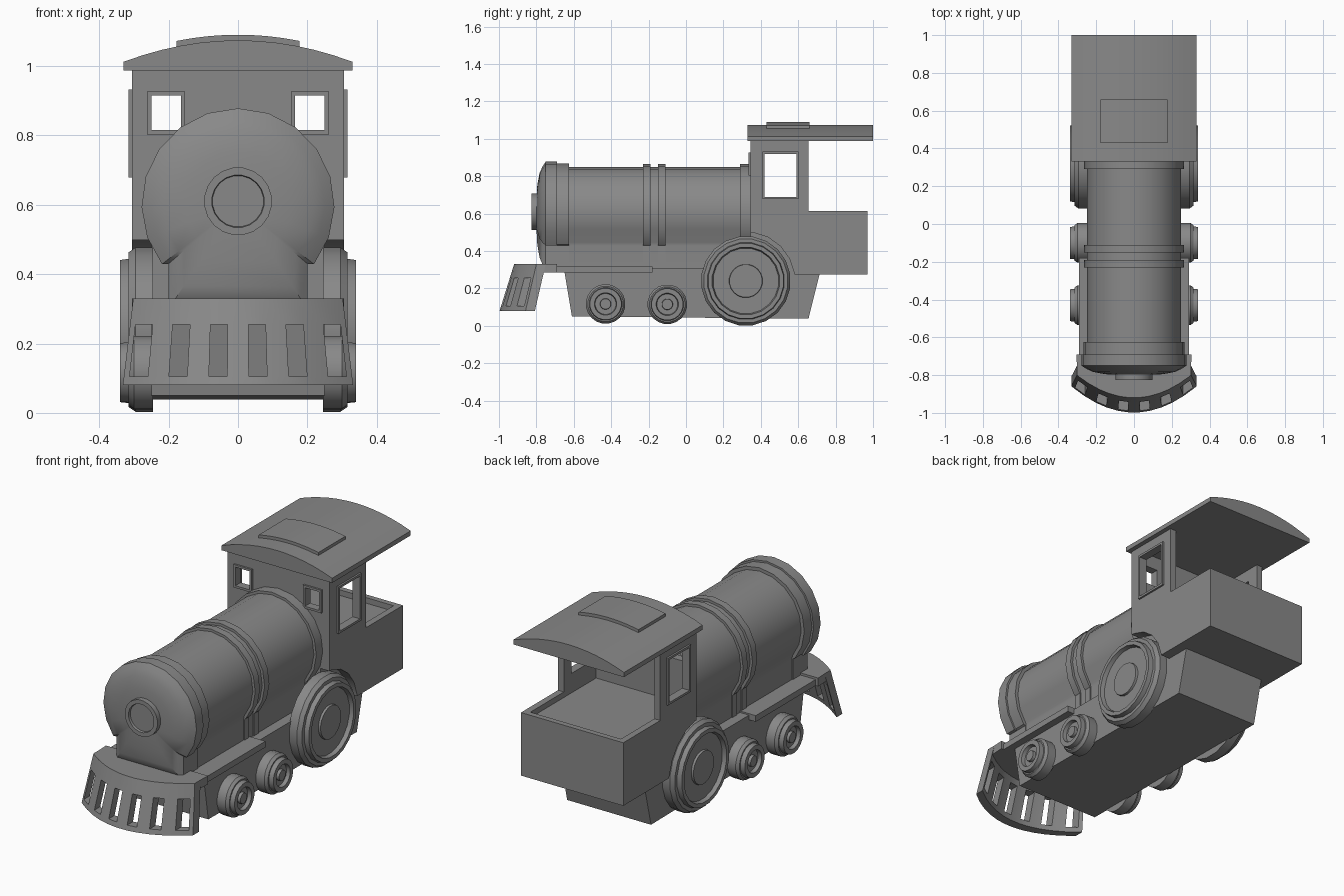
import bpy, bmesh, math
from mathutils import Vector

if "Cube" in bpy.data.objects:
    bpy.data.objects.remove(bpy.data.objects["Cube"], do_unlink=True)

GREY = (0.25, 0.25, 0.25, 1)
grey = bpy.data.materials.new("plain grey")
grey.use_nodes = True
grey.diffuse_color = GREY
grey.node_tree.nodes["Principled BSDF"].inputs["Base Color"].default_value = GREY


def finish(name, bm, smooth=False):
    bmesh.ops.recalc_face_normals(bm, faces=bm.faces)
    mesh = bpy.data.meshes.new(name)
    bm.to_mesh(mesh)
    bm.free()
    mesh.materials.append(grey)
    ob = bpy.data.objects.new(name, mesh)
    bpy.context.collection.objects.link(ob)
    bpy.ops.object.select_all(action='DESELECT')
    ob.select_set(True)
    bpy.context.view_layer.objects.active = ob
    if smooth:
        bpy.ops.object.shade_smooth_by_angle(angle=math.radians(28))
    return ob


def loft(name, rings, smooth=False):
    """Skin a list of point rings and cap both ends."""
    bm = bmesh.new()
    loops = [[bm.verts.new(p) for p in ring] for ring in rings]
    for a, b in zip(loops, loops[1:]):
        for i in range(len(a)):
            j = (i + 1) % len(a)
            bm.faces.new((a[i], a[j], b[j], b[i]))
    bm.faces.new(loops[0])
    bm.faces.new(loops[-1])
    return finish(name, bm, smooth)


def prism(name, outline, axis, lo, hi, smooth=False):
    """Extrude a 2D outline along an axis."""
    def put(p, h):
        c = list(p)
        c.insert(axis, h)
        return c
    return loft(name, [[put(p, h) for p in outline] for h in (lo, hi)], smooth)


def box(name, x0, x1, y0, y1, z0, z1):
    return prism(name, [(x0, y0), (x1, y0), (x1, y1), (x0, y1)], 2, z0, z1)


def lathe(name, profile, axis, centre, sides=20):
    """Turn (radius, position) pairs round the x or y axis."""
    rings = []
    for r, h in profile:
        ring = []
        for i in range(sides):
            a = math.tau * (i + 0.5) / sides
            p = [r * math.cos(a), r * math.sin(a)]
            p.insert(axis, h)
            ring.append(Vector(p) + Vector(centre))
        rings.append(ring)
    return loft(name, rings, True)


def cut(ob, *cutters):
    for c in cutters:
        c.hide_render = True
        mod = ob.modifiers.new("cut", 'BOOLEAN')
        mod.operation, mod.solver, mod.object = 'DIFFERENCE', 'EXACT', c
        bpy.context.view_layer.objects.active = ob
        bpy.ops.object.modifier_apply(modifier=mod.name)
        bpy.data.objects.remove(c, do_unlink=True)


# Boiler: keyhole cross-sections stepped for the flange and bands
AXIS_Z = 0.6


def keyhole(y, r, scale=1.0, neck=0.195, base=0.3):
    end = math.radians(-38)
    n = 15
    pts = [(neck, base), (neck, 0.43)]
    for i in range(n):
        a = end + (math.pi - 2 * end) * i / (n - 1)
        pts.append((r * math.cos(a), AXIS_Z + r * math.sin(a)))
    pts += [(-neck, 0.43), (-neck, base)]
    return [(x * scale, y, AXIS_Z + (z - AXIS_Z) * scale) for x, z in pts]


BODY, BAND = 0.25, 0.264
rings = [keyhole(y, 0.278, s, 0.2) for y, s in
         ((-0.799, 0.3), (-0.795, 0.55), (-0.783, 0.78), (-0.768, 0.9), (-0.75, 1))]
rings += [keyhole(-0.69, 0.278, 1, 0.2), keyhole(-0.69, 0.268, 1, 0.2),
          keyhole(-0.625, 0.268, 1, 0.2)]
for start, stop in ((-0.23, -0.19), (-0.15, -0.11), (0.29, 0.35)):
    rings += [keyhole(start, BODY), keyhole(start, BAND, 1, 0.2),
              keyhole(stop, BAND, 1, 0.2), keyhole(stop, BODY)]
rings.insert(8, keyhole(-0.625, BODY))
loft("boiler", rings, True)

# Front lamp ring
lathe("boiler_nose", [(0.098, -0.78), (0.098, -0.825), (0.076, -0.825),
                      (0.074, -0.812), (0.01, -0.812)], 1, (0, 0, 0.61))

# Chassis and running board
prism("chassis", [(-0.65, 0.29), (-0.61, 0.05), (0.655, 0.038), (0.715, 0.28),
                  (0.6, 0.31), (-0.65, 0.31)], 0, -0.25, 0.25)
box("running_board", -0.29, 0.29, -0.7, -0.18, 0.285, 0.318)

# Cab and tender in one shell
cab = prism("cab_and_tender", [(0.345, 0.275), (0.97, 0.275), (0.97, 0.615),
                               (0.655, 0.615), (0.655, 0.99), (0.345, 0.99)],
            0, -0.305, 0.305)
cut(cab, box("cut_inside", -0.27, 0.27, 0.38, 0.94, 0.585, 1.1),
    box("cut_side_windows", -0.5, 0.5, 0.42, 0.59, 0.69, 0.92))
WHEEL_Y, WHEEL_Z = 0.32, 0.24
for s in (-1, 1):
    side = "left" if s > 0 else "right"
    x0, x1 = sorted((s * 0.165, s * 0.25))
    cut(cab, box("cut_front_window", x0, x1, 0.2, 0.45, 0.815, 0.915),
        lathe("cut_arch", [(0.262, s * 0.25), (0.262, s * 0.4)], 0,
              (0, WHEEL_Y, WHEEL_Z)))
    # Window frames
    front = box(side + "_front_window_frame", x0 - 0.012, x1 + 0.012,
                0.335, 0.35, 0.803, 0.927)
    cut(front, box("cut_pane", x0, x1, 0.2, 0.45, 0.815, 0.915))
    a, b = sorted((s * 0.3, s * 0.315))
    frame = box(side + "_side_window_frame", a, b, 0.408, 0.602, 0.678, 0.932)
    cut(frame, box("cut_pane", -0.5, 0.5, 0.42, 0.59, 0.69, 0.92))


# Curved roof and its raised hatch
def arc(half, lift, n=12):
    pts = []
    for i in range(n + 1):
        x = half * (1 - 2 * i / n)
        pts.append((x, 1.012 + lift + 0.062 * (1 - (x / 0.33) ** 2)))
    return pts


prism("roof", [(-0.33, 0.987), (0.33, 0.987)] + arc(0.33, 0), 1, 0.33, 1.0, True)
prism("roof_hatch", [(-0.178, 1.03), (0.178, 1.03)] + arc(0.178, 0.016),
      1, 0.43, 0.66, True)

# Wheels: tyre, stepped rim, recessed face and hub
BIG = [(0.01, 0.245), (0.24, 0.245), (0.24, 0.295), (0.226, 0.315), (0.207, 0.315),
       (0.203, 0.34), (0.182, 0.34), (0.176, 0.318), (0.09, 0.318),
       (0.088, 0.33), (0.01, 0.33)]
SMALL = [(0.01, 0.245), (0.106, 0.245), (0.106, 0.3), (0.095, 0.315), (0.088, 0.315),
         (0.085, 0.34), (0.06, 0.34), (0.056, 0.32), (0.03, 0.32),
         (0.028, 0.335), (0.005, 0.335)]
for s in (-1, 1):
    side = "left" if s > 0 else "right"
    for part, prof, y, z in (("driving_wheel", BIG, WHEEL_Y, WHEEL_Z),
                             ("front_wheel", SMALL, -0.43, 0.117),
                             ("middle_wheel", SMALL, -0.1, 0.115)):
        lathe(side + "_" + part, [(r, s * h) for r, h in prof], 0, (0, y, z))

# Track guard: top deck and slotted curved skirt
centres = (-0.87, -0.525, -0.175, 0.175, 0.525, 0.87)
cols = [-1] + [c + d for c in centres for d in (-0.08, 0.08)] + [1]
deck = [(0.3 * u, -0.915 + 0.12 * u * u) for u in cols]
prism("guard_deck", deck + [(0.305, -0.69), (-0.305, -0.69)], 2, 0.285, 0.33)

bm = bmesh.new()
grid = []
for z in (0.33, 0.255, 0.105, 0.08):
    t = (0.33 - z) / 0.25
    grid.append([bm.verts.new(((0.302 + 0.03 * t) * u,
                               -0.92 - 0.078 * t + (0.12 + 0.02 * t) * u * u, z))
                 for u in cols])
for row in range(3):
    for i in range(len(cols) - 1):
        if row == 1 and i % 2 == 1:
            continue
        bm.faces.new((grid[row][i], grid[row][i + 1],
                      grid[row + 1][i + 1], grid[row + 1][i]))
# Thicken the skirt straight back
faces = list(bm.faces)
back = bmesh.ops.extrude_face_region(bm, geom=faces, use_keep_orig=True)["geom"]
bmesh.ops.translate(bm, vec=(0, 0.05, 0),
                    verts=[g for g in back if isinstance(g, bmesh.types.BMVert)])
finish("guard_skirt", bm, True)
